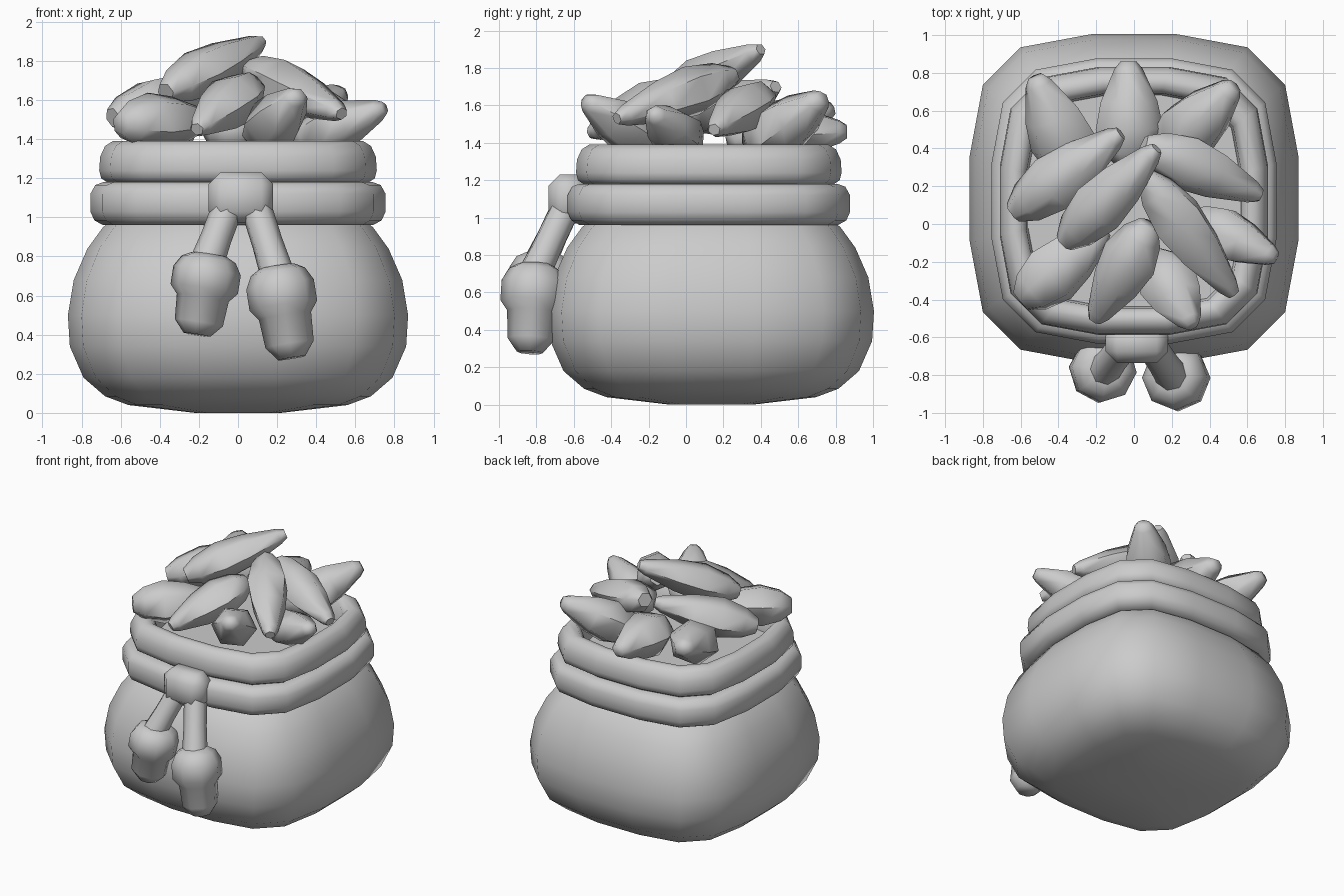
import bpy, bmesh, math
from mathutils import Vector

cube = bpy.data.objects.get("Cube")
if cube:
    bpy.data.objects.remove(cube, do_unlink=True)

grey = bpy.data.materials.new("plain_grey")
grey.use_nodes = True
grey.diffuse_color = (0.6, 0.6, 0.6, 1)
grey.node_tree.nodes["Principled BSDF"].inputs["Base Color"].default_value = (0.6, 0.6, 0.6, 1)


def finish(name, bm, angle=60):
    """Turn a bmesh into a smooth-shaded grey object."""
    bmesh.ops.recalc_face_normals(bm, faces=bm.faces)
    mesh = bpy.data.meshes.new(name)
    bm.to_mesh(mesh)
    bm.free()
    mesh.materials.append(grey)
    obj = bpy.data.objects.new(name, mesh)
    bpy.context.collection.objects.link(obj)
    bpy.ops.object.select_all(action='DESELECT')
    obj.select_set(True)
    bpy.context.view_layer.objects.active = obj
    bpy.ops.object.shade_smooth_by_angle(angle=math.radians(angle))
    return obj


def skin(bm, loops):
    """Join rings of points into a capped tube."""
    rings = [[bm.verts.new(p) for p in loop] for loop in loops]
    for a, b in zip(rings, rings[1:]):
        for i in range(len(a)):
            j = (i + 1) % len(a)
            bm.faces.new((a[i], a[j], b[j], b[i]))
    bm.faces.new(rings[0])
    bm.faces.new(rings[-1])


# Rounded-square outline, one quadrant turned four times
outline = []
for turn in range(4):
    for x, y in ((1, .26), (.92, .69), (.69, .92), (.26, 1)):
        for _ in range(turn):
            x, y = -y, x
        outline.append((x, y))


def sack_part(name, profile, y0):
    bm = bmesh.new()
    skin(bm, [[(x * r, y * r + y0, z) for x, y in outline] for r, z in profile])
    return finish(name, bm, 75)


def spindle(name, start, end, profile, sides, twist=0.0, flat=1.0):
    """Turned shape along an axis; profile is (fraction along, radius)."""
    a, b = Vector(start), Vector(end)
    axis = (b - a).normalized()
    u = axis.cross(Vector((0, 0, 1))).normalized()
    v = u.cross(axis)
    bm = bmesh.new()
    loops = []
    for t, r in profile:
        angles = [twist + math.tau * i / sides for i in range(sides)]
        loops.append([a.lerp(b, t) + u * r * math.cos(k) + v * r * flat * math.sin(k)
                      for k in angles])
    skin(bm, loops)
    return finish(name, bm)


# Sack body and the two rolled bands round its mouth
sack_part("sack_body", [(.22, 0), (.56, .04), (.68, .085), (.79, .18), (.86, .34),
                        (.87, .5), (.84, .68), (.77, .84), (.69, .95), (.62, 1.0)], .135)
sack_part("lower_band", [(.6, .96), (.69, .96), (.735, .985), (.755, 1.03), (.755, 1.12),
                         (.73, 1.165), (.69, 1.18), (.6, 1.18)], .122)
sack_part("upper_band", [(.6, 1.18), (.67, 1.18), (.7, 1.2), (.71, 1.24), (.705, 1.31),
                         (.68, 1.365), (.64, 1.39), (.6, 1.385), (.57, 1.35),
                         (.56, 1.22)], .122)

# Crystals: broad end, narrow end, radius
crystals = [
    ((-.37, -.1, 1.64), (.12, .4, 1.9), .145),
    ((.06, .25, 1.76), (.53, -.37, 1.53), .15),
    ((.05, .42, 1.66), (.67, .15, 1.47), .15),
    ((-.64, .06, 1.51), (-.07, .48, 1.7), .155),
    ((.15, .36, 1.36), (.53, .73, 1.64), .18),
    ((-.02, .3, 1.45), (-.03, .86, 1.46), .18),
    ((-.3, .24, 1.4), (-.52, .78, 1.58), .18),
    ((-.6, -.41, 1.48), (-.15, -.03, 1.5), .17),
    ((.1, -.16, 1.38), (.31, -.54, 1.63), .16),
    ((.3, .03, 1.38), (.75, -.18, 1.56), .15),
    ((.08, .0, 1.68), (-.21, -.51, 1.45), .155),
]
shape = ((0, .38), (.13, .75), (.36, 1), (.62, .84), (.93, .42), (1, .24))
for n, (broad, narrow, radius) in enumerate(crystals):
    spindle(f"crystal_{n + 1}", broad, narrow, [(t, r * radius) for t, r in shape],
            6, twist=n * .4, flat=.9)

# Knot on the front of the bands
bm = bmesh.new()
bmesh.ops.create_cube(bm, size=1)
for v in bm.verts:
    v.co = Vector((.015, -.63, 1.1)) + v.co * Vector((.33, .21, .26))
bmesh.ops.bevel(bm, geom=bm.edges[:], offset=.06, segments=1, affect='EDGES')
finish("knot", bm)

# Two hanging cords, each ending in a tassel
tassel = ((0, .09), (.06, .14), (.2, .175), (.43, .175), (.54, .135), (.85, .125), (1, .07))
ties = {
    "right": ((-.05, -.64, 1.06), (-.17, -.79, .74), (-.145, -.765, .81), (-.21, -.785, .4)),
    "left": ((.09, -.64, 1.06), (.21, -.82, .68), (.2, -.805, .75), (.275, -.835, .28)),
}
for side, (top, bottom, head, tip) in ties.items():
    spindle(f"{side}_cord", top, bottom, [(0, .08), (.5, .08), (1, .09)], 8)
    spindle(f"{side}_tassel", head, tip, tassel, 8, twist=math.pi / 8)
